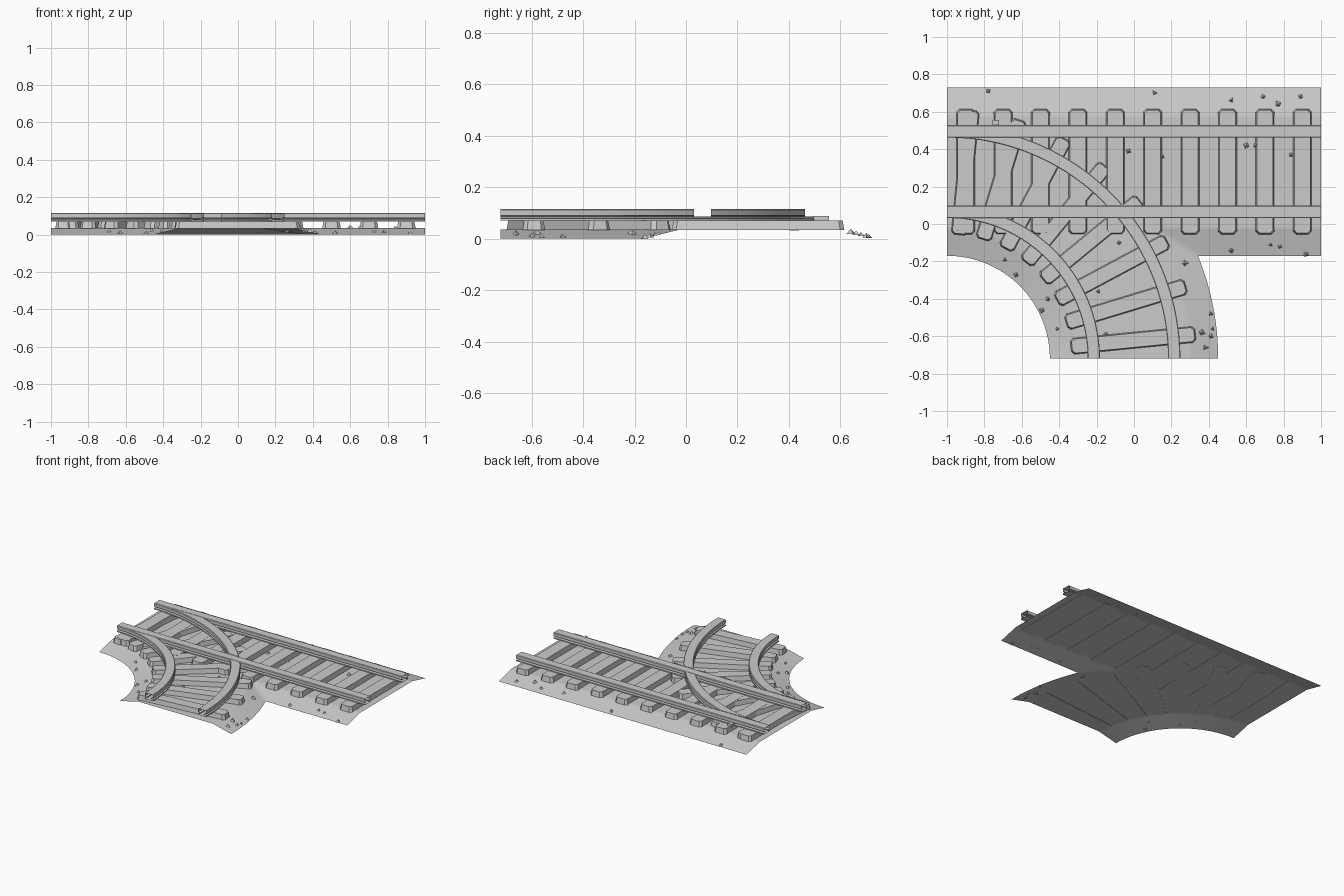
import bpy, bmesh, math, random
from mathutils import Matrix, Vector

random.seed(4)
default = bpy.data.objects.get("Cube")
if default:
    bpy.data.objects.remove(default)

GREY = (0.6, 0.6, 0.6, 1)
grey = bpy.data.materials.new("light_grey")
grey.diffuse_color = GREY
grey.use_nodes = True
grey.node_tree.nodes["Principled BSDF"].inputs["Base Color"].default_value = GREY

MID_Y = 0.28            # centre line of the straight track
CX, CY = -1.0, -0.72    # centre of the curved track, radius 1
HALF_BED, HALF_FLAT, BED_TOP = 0.45, 0.30, 0.036
GAUGE, HEAD = 0.215, 0.033
parts = []


def finish(name, bm):
    mesh = bpy.data.meshes.new(name)
    bm.to_mesh(mesh)
    bm.free()
    mesh.materials.append(grey)
    obj = bpy.data.objects.new(name, mesh)
    bpy.context.collection.objects.link(obj)
    parts.append(obj)
    return obj


def straight(s, d):
    return Vector((2 * s - 1, MID_Y + d, 0))


def curved(s, d):
    a = math.pi / 2 * (1 - s)
    return Vector((CX + (1 + d) * math.cos(a), CY + (1 + d) * math.sin(a), 0))


def bed_height(p):
    """Raised height of the merged gravel bed at a point."""
    def slope(d):
        t = (abs(d) - HALF_FLAT) / (HALF_BED - HALF_FLAT)
        return BED_TOP * (1 - min(max(t, 0), 1))
    h = slope(p.y - MID_Y)
    if p.y >= CY - 0.01:
        h = max(h, slope(math.hypot(p.x - CX, p.y - CY) - 1))
    return h


def sweep(path, section, steps, closed):
    """Carry a cross-section of (offset, height) along a track path, ends open."""
    bm = bmesh.new()
    rows = []
    for i in range(steps + 1):
        row = []
        for d, z in section:
            p = path(i / steps, d)
            p.z = bed_height(p) if z is None else z
            row.append(bm.verts.new(p))
        rows.append(row)
    n = len(section)
    for a, b in zip(rows, rows[1:]):
        for j in range(n if closed else n - 1):
            k = (j + 1) % n
            bm.faces.new((a[j], b[j], b[k], a[k]))
    bmesh.ops.recalc_face_normals(bm, faces=bm.faces)
    return bm


def split(bm, y, clear=False):
    bmesh.ops.bisect_plane(bm, geom=bm.verts[:] + bm.edges[:] + bm.faces[:], dist=1e-5,
                           plane_co=(0, y, 0), plane_no=(0, 1, 0), clear_outer=clear)


# Gravel bed: thin sheets with sloping shoulders
COLS = 72
strip = [(HALF_BED * (2 * i / COLS - 1), None) for i in range(COLS + 1)]
for name, path in (("straight_bed", straight), ("curved_bed", curved)):
    bm = sweep(path, strip, 120, False)
    if path is curved:
        split(bm, MID_Y - HALF_BED, True)
    bm.normal_update()
    bmesh.ops.reverse_faces(bm, faces=[f for f in bm.faces if f.normal.z < 0])
    finish(name, bm)

# Rails: an I-shaped section, with the curved heads let into the straight ones
half = [(HEAD, 0.07), (HEAD, 0.078), (0.016, 0.081), (0.016, 0.087),
        (HEAD, 0.09), (HEAD, 0.112), (0.029, 0.115)]
profile = half + [(-d, z) for d, z in reversed(half)]
for side, label in ((1, "outer"), (-1, "inner")):
    section = [(side * GAUGE + d, z) for d, z in profile]
    finish(label + "_straight_rail", sweep(straight, section, 1, True))
    bm = sweep(curved, section, 48, True)
    for line in (MID_Y - GAUGE, MID_Y + GAUGE):
        split(bm, line - HEAD)
        split(bm, line + HEAD)
        hidden = [f for f in bm.faces if f.calc_center_median().z > 0.085
                  and abs(f.calc_center_median().y - line) < HEAD]
        bmesh.ops.delete(bm, geom=hidden, context='FACES')
    finish(label + "_curved_rail", bm)


# Sleepers: blocks with clipped corners and a slightly smaller top
def sleeper(name, x, y, angle, width, top):
    bm = bmesh.new()
    bmesh.ops.create_cube(bm, size=1)
    bottom = 0.033
    for v in bm.verts:
        v.co = (v.co.x * 0.67, v.co.y * width, bottom if v.co.z < 0 else top)
    upright = [e for e in bm.edges if abs(e.verts[0].co.z - e.verts[1].co.z) > 0.01]
    bmesh.ops.bevel(bm, geom=upright, offset=0.016, segments=1, affect='EDGES')
    for v in bm.verts:
        if v.co.z > bottom + 0.01:
            v.co.x *= 0.98
            v.co.y *= 0.86
    bm.transform(Matrix.Translation((x, y, 0)) @ Matrix.Rotation(angle, 4, 'Z'))
    finish(name, bm)


for i in range(10):
    sleeper(f"straight_sleeper_{i + 1}", -0.9 + 0.2 * i, MID_Y, math.pi / 2, 0.1, 0.071)
for i in range(8):
    a = math.pi / 16 * (i + 0.5)
    sleeper(f"curved_sleeper_{i + 1}", CX + math.cos(a), CY + math.sin(a), a, 0.088, 0.07)

# Small switch plate beside the back rail
bm = bmesh.new()
bmesh.ops.create_cube(bm, size=1)
bm.transform(Matrix.Translation((-0.74, 0.525, 0.08)) @ Matrix.Diagonal((0.035, 0.06, 0.018, 1)))
finish("switch_plate", bm)

# Loose stones: small pointed chips lying on the gravel
spots = [(-.78, .71), (.11, .7), (.52, .66), (.69, .68), (.77, .64), (.89, .68), (.6, .42),
         (.65, .42), (.84, .37), (-.03, .39), (.15, .36), (-.08, -.1), (.27, -.21),
         (.52, -.14), (.73, -.11), (.78, -.12), (.92, -.16), (-.69, -.19), (-.63, -.27),
         (-.46, -.4), (-.49, -.46), (-.41, -.56), (-.19, -.36), (-.15, -.59), (.41, -.48),
         (.36, -.58), (.42, -.56), (.38, -.66), (.41, -.6)]
bm = bmesh.new()
for x, y in spots:
    r = random.uniform(0.012, 0.023)
    place = Vector((x, y, 0))
    place.z = bed_height(place) + 0.006
    turn = Matrix.Rotation(random.uniform(0, math.tau), 4, 'Z')
    bmesh.ops.create_cone(bm, cap_ends=True, segments=random.choice((3, 4)), radius1=r,
                          radius2=0, depth=r, matrix=Matrix.Translation(place) @ turn)
finish("loose_stones", bm)

# Smooth shading with crisp edges
for obj in bpy.context.selected_objects:
    obj.select_set(False)
for obj in parts:
    obj.select_set(True)
bpy.context.view_layer.objects.active = parts[0]
bpy.ops.object.shade_smooth_by_angle(angle=math.radians(25))
